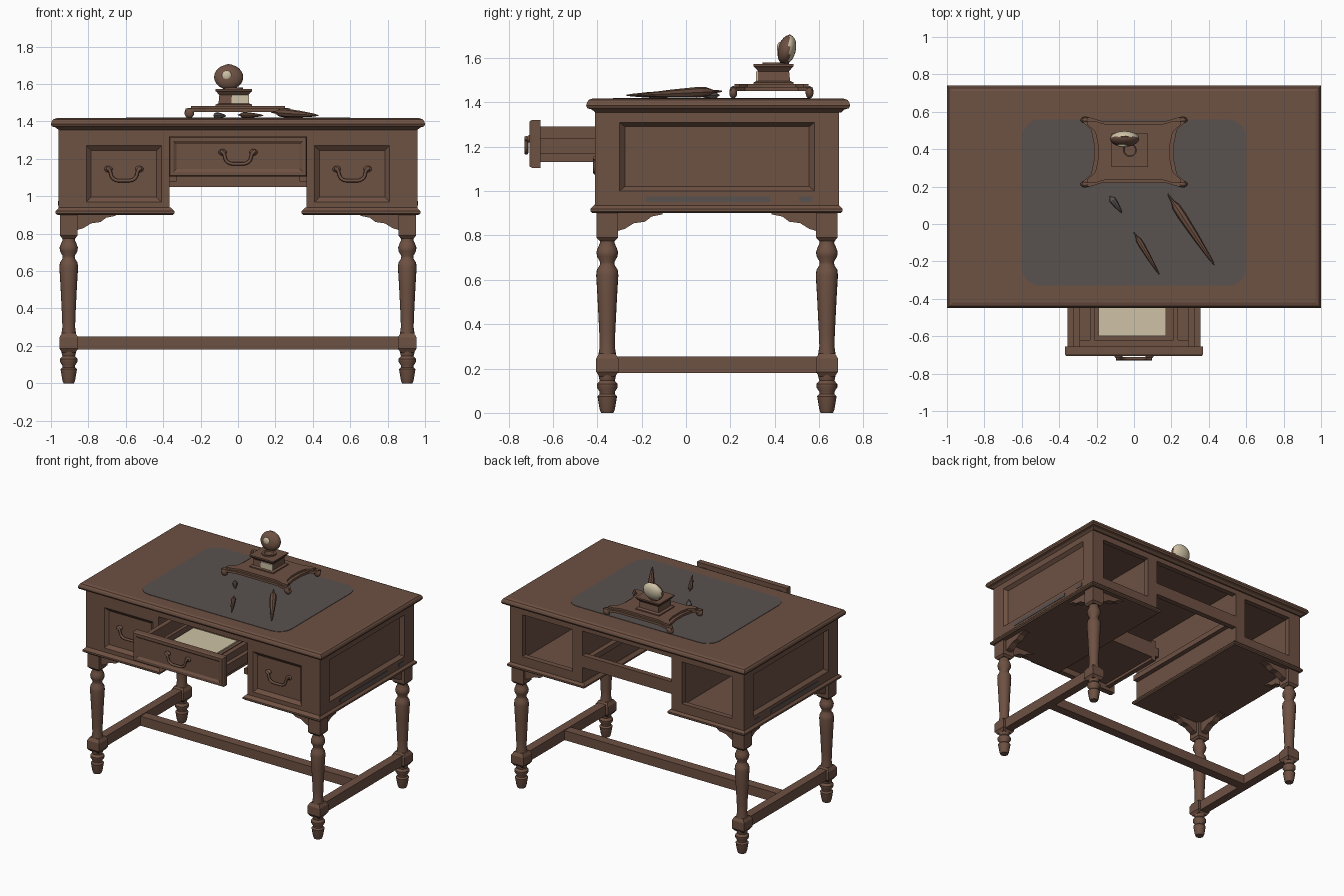
import bpy, bmesh, math
from mathutils import Vector, Matrix

if "Cube" in bpy.data.objects:
    bpy.data.objects.remove(bpy.data.objects["Cube"])


def material(name, rgb):
    m = bpy.data.materials.new(name)
    m.use_nodes = True
    m.diffuse_color = (*rgb, 1)
    m.node_tree.nodes["Principled BSDF"].inputs["Base Color"].default_value = (*rgb, 1)
    return m


WOOD = material("brown wood", (0.155, 0.082, 0.055))
GREY = material("grey leather", (0.098, 0.084, 0.08))
CREAM = material("cream paper", (0.62, 0.54, 0.38))


def finish(name, bm, mat=WOOD, smooth=False):
    bmesh.ops.recalc_face_normals(bm, faces=bm.faces)
    me = bpy.data.meshes.new(name)
    bm.to_mesh(me)
    bm.free()
    me.materials.append(mat)
    if smooth:
        me.shade_smooth()
        me.set_sharp_from_angle(angle=0.7)
    ob = bpy.data.objects.new(name, me)
    bpy.context.collection.objects.link(ob)
    return ob


def place(axis, u, v, d):
    return {"x": (d, u, v), "y": (u, d, v), "z": (u, v, d)}[axis]


def skin(name, rings, mat=WOOD, wrap=False, smooth=False):
    """Join rings of points with quads; cap the ends, or wrap round."""
    bm = bmesh.new()
    vs = [[bm.verts.new(p) for p in ring] for ring in rings]
    n = len(vs[0])
    pairs = list(zip(vs, vs[1:])) + ([(vs[-1], vs[0])] if wrap else [])
    for a, b in pairs:
        for i in range(n):
            j = (i + 1) % n
            bm.faces.new((a[i], a[j], b[j], b[i]))
    if not wrap:
        bm.faces.new(vs[0])
        bm.faces.new(vs[-1])
    return finish(name, bm, mat, smooth)


def rects(name, axis, rect, steps, mat=WOOD, wrap=False):
    """Stack copies of a rectangle: each step is (inset, depth) or (rect, depth)."""
    rings = []
    for size, d in steps:
        if isinstance(size, tuple):
            a, b, c, e = size
        else:
            a, b, c, e = rect[0] + size, rect[1] - size, rect[2] + size, rect[3] - size
        rings.append([place(axis, u, v, d) for u, v in ((a, c), (b, c), (b, e), (a, e))])
    return skin(name, rings, mat, wrap)


def box(name, x0, x1, y0, y1, z0, z1, mat=WOOD):
    return rects(name, "z", (x0, x1, y0, y1), [(0, z0), (0, z1)], mat)


def span(s, a, b):
    return tuple(sorted((s * a, s * b)))


def extrude(name, axis, outline, d0, d1, mat=WOOD):
    return skin(name, [[place(axis, u, v, d) for u, v in outline] for d in (d0, d1)], mat)


def lathe(name, x, y, profile, sides=20, mat=WOOD):
    rings = [[(x + r * math.cos(2 * math.pi * i / sides),
               y + r * math.sin(2 * math.pi * i / sides), z) for i in range(sides)]
             for r, z in profile]
    return skin(name, rings, mat, smooth=True)


def ball(name, centre, scale, mat=WOOD, tilt=0):
    bm = bmesh.new()
    m = Matrix.Translation(centre) @ Matrix.Rotation(tilt, 4, "X") @ Matrix.Diagonal((*scale, 1))
    bmesh.ops.create_uvsphere(bm, u_segments=20, v_segments=12, radius=1, matrix=m)
    return finish(name, bm, mat, True)


def handle(name, x, y, z):
    """Drooping bail with a roundel at each end."""
    cu = bpy.data.curves.new(name, "CURVE")
    cu.dimensions = "3D"
    cu.bevel_depth = 0.009
    cu.bevel_resolution = 2
    cu.use_fill_caps = True
    sp = cu.splines.new("NURBS")
    half = [(0.095, 0.035), (0.07, 0.03), (0.075, -0.01), (0.04, -0.035)]
    pts = [(-u, v) for u, v in half] + [(0, -0.03)] + half[::-1]
    sp.points.add(len(pts) - 1)
    for p, (u, v) in zip(sp.points, pts):
        p.co = (x + u, y - 0.015, z + v, 1)
    sp.use_endpoint_u = True
    cu.materials.append(WOOD)
    bpy.context.collection.objects.link(bpy.data.objects.new(name, cu))
    for s in (-1, 1):
        ball(name + "_roundel", (x + s * 0.083, y, z + 0.03), (0.022, 0.014, 0.017))


# Table top with rounded edge, and leather writing surface
rects("table_top", "z", (-1, 1, -0.45, 0.74),
      [(0.04, 1.355), (0.025, 1.368), (0.006, 1.373), (0, 1.385), (0.004, 1.4), (0.012, 1.411), (0.03, 1.417)])
corner = []
for cx, cy, start in ((0.5, 0.46, 0), (-0.5, 0.46, 90), (-0.5, -0.23, 180), (0.5, -0.23, 270)):
    for k in range(6):
        a = math.radians(start + 18 * k)
        corner.append((cx + 0.1 * math.cos(a), cy + 0.1 * math.sin(a)))
extrude("writing_surface", "z", corner, 1.412, 1.42, GREY)

# Two pedestals: panelled outside and front, open at the back
for s in (-1, 1):
    side = "left" if s > 0 else "right"
    f = s * 0.96
    rects(side + "_side_panel", "x", (-0.41, 0.69, 0.92, 1.37),
          [(0, f - s * 0.05), (0, f), ((-0.3, 0.58, 1.0, 1.31), f), ((-0.275, 0.555, 1.02, 1.29), f - s * 0.025)])
    front = (*span(s, 0.365, 0.955), 0.92, 1.37)
    rects(side + "_drawer_front", "y", front,
          [(0, -0.37), (0, -0.41), ((*span(s, 0.41, 0.81), 0.97, 1.27), -0.41),
           ((*span(s, 0.435, 0.785), 0.995, 1.245), -0.39)])
    hole = (*span(s, 0.45, 0.86), 1.0, 1.31)
    rects(side + "_back_frame", "y", front, [(0, 0.69), (0, 0.65), (hole, 0.65), (hole, 0.69)], wrap=True)
    box(side + "_inner_wall", *span(s, 0.365, 0.395), -0.4, 0.68, 0.92, 1.365)
    rects(side + "_base_moulding", "z", (*span(s, 0.34, 0.975), -0.43, 0.705),
          [(0.01, 0.9), (0, 0.908), (0, 0.92), (0.012, 0.932), (0.02, 0.94)])
    box(side + "_inlay", *span(s, 0.955, 0.963), -0.18, 0.38, 0.95, 0.975, GREY)
    box(side + "_inlay_small", *span(s, 0.955, 0.963), 0.51, 0.57, 0.95, 0.975, GREY)
    handle(side + "_handle", s * 0.61, -0.395, 1.115)
    box(side + "_runner", *span(s, 0.33, 0.37), -0.4, 0.66, 1.08, 1.12)

# Rails across the knee space
box("front_rail", -0.37, 0.37, -0.41, -0.36, 1.32, 1.37)
box("back_lower_rail", -0.37, 0.37, 0.65, 0.69, 1.05, 1.14)
box("back_upper_rail", -0.37, 0.37, 0.65, 0.69, 1.32, 1.37)

# Open centre drawer
rects("drawer_front", "y", (-0.37, 0.37, 1.105, 1.32),
      [(0, -0.655), (0, -0.695), (0.006, -0.705), (0.025, -0.705), (0.04, -0.695)])
handle("drawer_handle", 0, -0.705, 1.205)
box("drawer_floor", -0.32, 0.32, -0.66, -0.15, 1.15, 1.17)
box("drawer_back", -0.32, 0.32, -0.17, -0.15, 1.15, 1.27)
for s in (-1, 1):
    box("drawer_side", *span(s, 0.29, 0.325), -0.66, -0.15, 1.13, 1.29)
    box("drawer_slide", *span(s, 0.325, 0.355), -0.66, -0.15, 1.17, 1.24)
    box("drawer_divider", *span(s, 0.21, 0.235), -0.64, -0.17, 1.17, 1.25)
box("drawer_tray", -0.29, 0.29, -0.655, -0.62, 1.17, 1.25)
box("paper_stack", -0.19, 0.17, -0.6, -0.25, 1.17, 1.225, CREAM)

# Turned legs with square blocks and corner brackets
TURNING = [(0.028, 0), (0.034, 0.015), (0.044, 0.075), (0.034, 0.085), (0.034, 0.095), (0.047, 0.115),
           (0.047, 0.13), (0.034, 0.145), (0.04, 0.17), (0.04, 0.26), (0.034, 0.3), (0.036, 0.36),
           (0.044, 0.52), (0.05, 0.62), (0.047, 0.645), (0.034, 0.665), (0.032, 0.68), (0.046, 0.705),
           (0.049, 0.725), (0.042, 0.745), (0.033, 0.765), (0.035, 0.79)]
BRACKET = [(0.03, 0.91), (0.25, 0.91), (0.25, 0.895), (0.2, 0.885), (0.17, 0.862),
           (0.12, 0.855), (0.08, 0.83), (0.03, 0.815)]
LX, FRONT, BACK = 0.905, -0.355, 0.635
for s in (-1, 1):
    for y, t in ((FRONT, 1), (BACK, -1)):
        x = s * LX
        lathe("leg", x, y, TURNING)
        sq = (x - 0.05, x + 0.05, y - 0.05, y + 0.05)
        rects("leg_lower_block", "z", sq, [(0.014, 0.165), (0, 0.185), (0, 0.245), (0.014, 0.268)])
        rects("leg_upper_block", "z", sq, [(0.015, 0.775), (0.002, 0.79), (0.002, 0.91)])
        extrude("front_bracket", "y", [(x - s * u, v) for u, v in BRACKET], y - 0.025, y + 0.025)
        extrude("side_bracket", "x", [(y + t * u, v) for u, v in BRACKET], x - 0.025, x + 0.025)
    box("side_stretcher", s * LX - 0.032, s * LX + 0.032, FRONT, BACK, 0.18, 0.255)
box("long_stretcher", -LX, LX, 0.105, 0.175, 0.18, 0.25)

# Ink stand: waisted tray on curled feet, with square well
quarter = [(0.0, 0.165), (0.17, 0.165), (0.235, 0.185), (0.28, 0.185), (0.275, 0.16), (0.23, 0.12), (0.215, 0.05)]
half = quarter + [(u, -v) for u, v in quarter[::-1]]
outline = half[:-1] + [(-u, v) for u, v in half[::-1]][:-1]
SX, SY = 0.0, 0.385
extrude("stand_tray", "z", [(SX + u, SY + v) for u, v in outline], 1.45, 1.468)
extrude("stand_tray_top", "z", [(SX + 0.9 * u, SY + 0.9 * v) for u, v in outline], 1.468, 1.482)
for u in (-1, 1):
    for v in (-1, 1):
        ball("stand_foot", (SX + u * 0.26, SY + v * 0.172, 1.445), (0.026, 0.018, 0.028))
rects("ink_well", "z", (-0.12, 0.075, 0.305, 0.485),
      [(0, 1.475), (0, 1.49), (0.016, 1.497), (0.02, 1.54), (0.006, 1.557), (0, 1.562), (0, 1.572)])
box("well_label", -0.035, 0.06, 0.316, 0.325, 1.495, 1.54, CREAM)
lathe("well_rim", -0.022, 0.395, [(0.05, 1.565), (0.05, 1.58), (0.035, 1.58), (0.03, 1.574)])

# Domed lid standing open, pale on its rear half
lid = ball("lid", (-0.05, 0.455, 1.637), (0.078, 0.04, 0.068), tilt=-0.25)
lid.data.materials.append(CREAM)
for p in lid.data.polygons:
    p.material_index = int(p.center.y > 0.465)
ball("lid_button", (-0.06, 0.422, 1.645), (0.026, 0.012, 0.026), CREAM)
ball("lid_hinge", (-0.05, 0.445, 1.575), (0.03, 0.02, 0.014))
ball("lid_finial", (-0.05, 0.467, 1.69), (0.03, 0.008, 0.016))


# Pens: spindles lying on the leather
def pen(name, tip, end, radius, mat=WOOD):
    a, b = Vector(tip), Vector(end)
    turn = (b - a).to_track_quat("Z", "Y")
    rings = []
    for t, r in ((0, 0.15), (0.1, 0.35), (0.18, 0.9), (0.3, 1), (0.6, 0.75), (0.9, 0.35), (1, 0.1)):
        rings.append([a.lerp(b, t) + turn @ Vector((radius * r * math.cos(k * math.pi / 4),
                                                   radius * r * math.sin(k * math.pi / 4), 0))
                      for k in range(8)])
    skin(name, rings, mat, smooth=True)


pen("large_pen", (0.18, 0.16, 1.45), (0.43, -0.22, 1.432), 0.024)
pen("small_pen", (0.0, -0.045, 1.435), (0.135, -0.27, 1.432), 0.016)
pen("pen_nib", (-0.13, 0.15, 1.432), (-0.065, 0.06, 1.43), 0.018, GREY)
